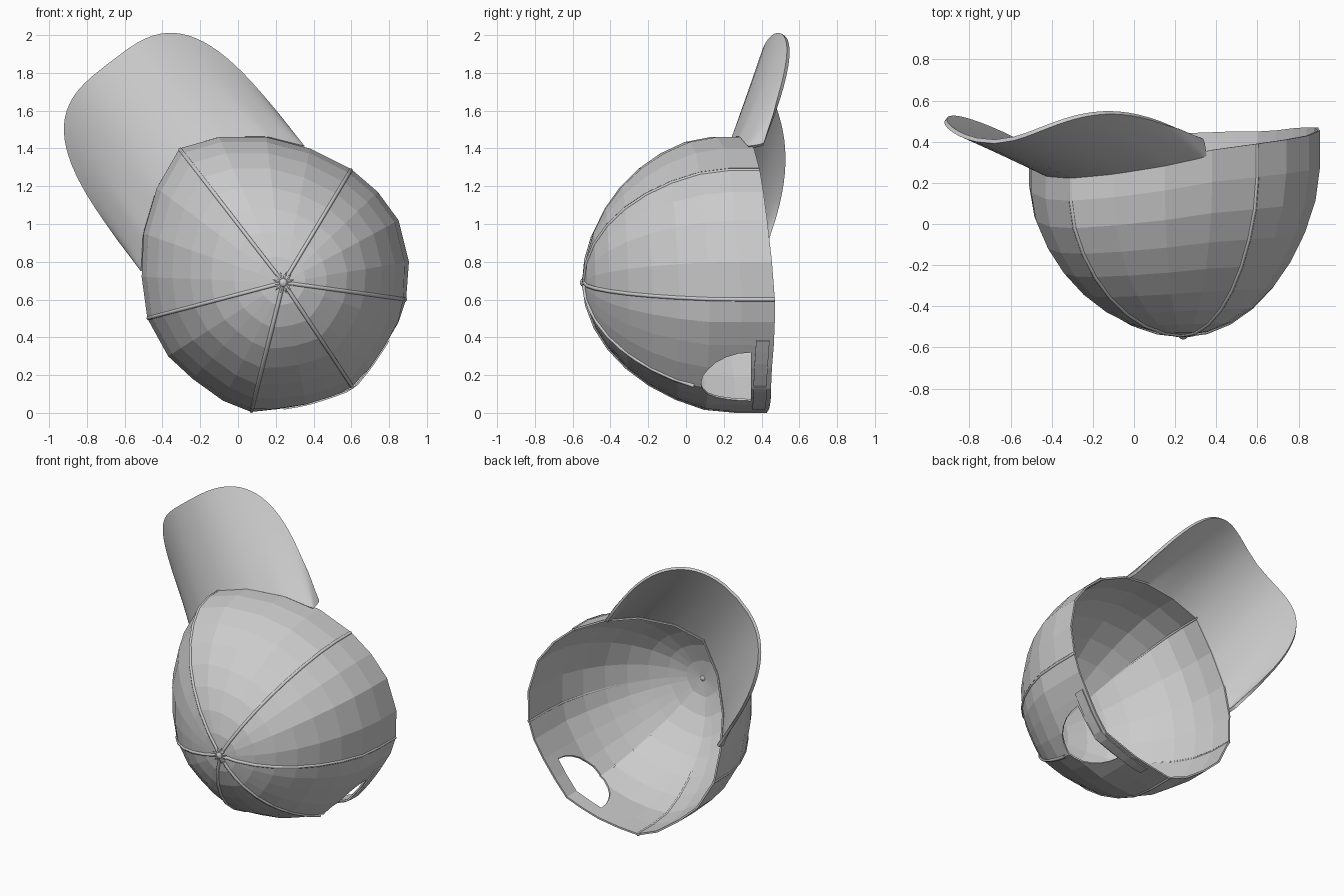
import bpy, bmesh, math
from mathutils import Vector

if "Cube" in bpy.data.objects:
    bpy.data.objects.remove(bpy.data.objects["Cube"])

APEX = Vector((0.24, -0.54, 0.69))
SIDE = Vector((0.79, 0, 0.61))       # across the brim
FWD = Vector((-0.61, 0, 0.79))       # towards the brim tip
ROWS = 9

# Rim of the crown: four points per panel, a seam at every fourth one
RIM = [Vector(p) for p in (
    (-.31, .25, 1.40), (-.10, .27, 1.46), (.15, .31, 1.46), (.38, .36, 1.40),
    (.60, .39, 1.29), (.74, .41, 1.17), (.85, .43, 1.02), (.905, .455, .80),
    (.89, .47, .60), (.85, .47, .48), (.78, .465, .36), (.70, .455, .24),
    (.61, .45, .13), (.49, .45, .085), (.36, .445, .045), (.21, .44, .02),
    (.07, .43, .005), (-.08, .43, .065), (-.24, .42, .18), (-.37, .40, .30),
    (-.48, .37, .50), (-.51, .34, .72), (-.50, .30, .95), (-.43, .26, 1.19))]
N = len(RIM)


def crown_point(col, t, out=1.0):
    """Point on the crown: col runs round the rim, t from apex (0) to rim (1)."""
    i = int(math.floor(col))
    r = RIM[i % N].lerp(RIM[(i + 1) % N], col - i)
    s, c = math.sin(t * math.pi / 2), math.cos(t * math.pi / 2)
    w = max(0, 1 - (abs(col - 12) / 4.5) ** 2)      # back wall stands steeper
    s = min(1, s * (1 + (0.03 + 0.06 * w) * s)) * out
    return Vector((APEX.x + (r.x - APEX.x) * s,
                   APEX.y + (r.y - APEX.y) * (1 - c),
                   APEX.z + (r.z - APEX.z) * s))


def add_object(name, bm):
    me = bpy.data.meshes.new(name)
    bm.to_mesh(me)
    bm.free()
    ob = bpy.data.objects.new(name, me)
    bpy.context.collection.objects.link(ob)
    return ob


def apply_mod(ob, kind, **settings):
    m = ob.modifiers.new(kind.lower(), kind)
    for k, v in settings.items():
        setattr(m, k, v)
    bpy.context.view_layer.objects.active = ob
    bpy.ops.object.modifier_apply(modifier=m.name)


def grid(bm, rows, closed=False):
    vs = [[bm.verts.new(p) for p in row] for row in rows]
    n = len(vs[0])
    for a, b in zip(vs, vs[1:]):
        for j in range(n if closed else n - 1):
            k = (j + 1) % n
            bm.faces.new((a[j], a[k], b[k], b[j]))
    return vs


def face_outward(bm):
    bm.normal_update()
    mid = Vector((0.2, 0.4, 0.72))
    for f in bm.faces:
        if f.normal.dot(f.calc_center_median() - mid) < 0:
            f.normal_flip()


# Crown: faceted six-panel dome
bm = bmesh.new()
vs = grid(bm, [[crown_point(c, r / ROWS) for c in range(N)]
               for r in range(1, ROWS + 1)], True)
top = bm.verts.new(APEX)
for j in range(N):
    bm.faces.new((top, vs[0][j], vs[0][(j + 1) % N]))
face_outward(bm)
crown = add_object("crown", bm)
apply_mod(crown, 'SOLIDIFY', thickness=0.012, offset=-1)

# Half-moon opening at the back
bm = bmesh.new()
loops = []
for d in (0.3, 1.0):
    loop = []
    for i in range(13):
        g = math.pi * i / 12
        p = APEX + SIDE * (-0.03 + 0.21 * math.cos(g)) - FWD * d
        p.y = 0.345 - 0.265 * math.sin(g)
        loop.append(p)
    loops.append(loop)
vs = grid(bm, loops, True)
bm.faces.new(vs[0])
bm.faces.new(vs[1])
bmesh.ops.recalc_face_normals(bm, faces=bm.faces)
cutter = add_object("opening_cutter", bm)
cutter.hide_render = True
apply_mod(crown, 'BOOLEAN', object=cutter, operation='DIFFERENCE', solver='EXACT')
bpy.data.objects.remove(cutter)

# Adjusting strap laid over the band below the opening
bm = bmesh.new()
grid(bm, [[crown_point(9.8 + 5 * i / 10, t, 1.006) for i in range(11)]
          for t in (0.94, 0.985)])
face_outward(bm)
strap = add_object("back_strap", bm)
apply_mod(strap, 'SOLIDIFY', thickness=0.008, offset=0)


# Thin tubes along the panel seams, showing inside and out
def tube(name, pts, radius):
    cu = bpy.data.curves.new(name, 'CURVE')
    cu.dimensions = '3D'
    cu.bevel_depth = radius
    cu.bevel_resolution = 1
    sp = cu.splines.new('POLY')
    sp.points.add(len(pts) - 1)
    for q, p in zip(sp.points, pts):
        q.co = (*p, 1)
    ob = bpy.data.objects.new(name, cu)
    bpy.context.collection.objects.link(ob)


for k in range(6):
    end = 0.73 if k == 3 else 1       # the back seam stops at the opening
    tube(f"seam_{k + 1}",
         [crown_point(4 * k, end * r / ROWS, 0.992) for r in range(ROWS + 1)], 0.011)


# Brim: arched sheet between the crown's front rim and a rounded outer edge
def arch(a, b):
    return 0.235 + 0.27 * (b - 0.87) + 0.9 * a * a + 0.05 * a


bm = bmesh.new()
COLS, STEPS, POWER = 40, 12, 0.6
columns = []
for u in range(COLS + 1):
    t = math.pi * (u / COLS - 0.5)
    a1 = math.copysign(0.535 * abs(math.sin(t)) ** POWER, t)
    b1 = 0.53 + 0.955 * max(math.cos(t), 0) ** POWER
    root = crown_point(24 + 2.85 * a1 / 0.535, 0.985)
    a0, b0 = (root - APEX).dot(SIDE), (root - APEX).dot(FWD)
    a1 -= 0.015
    lift = root.y - arch(a0, b0)
    column = []
    for v in range(STEPS + 1):
        f = v / STEPS
        a, b = a0 + (a1 - a0) * f, b0 + (b1 - b0) * f
        p = APEX + SIDE * a + FWD * b
        p.y = arch(a, b) + lift * (1 - f) ** 2
        column.append(p)
    columns.append(column)
grid(bm, columns)
bmesh.ops.recalc_face_normals(bm, faces=bm.faces)
brim = add_object("brim", bm)
apply_mod(brim, 'SOLIDIFY', thickness=0.02, offset=0)
bpy.ops.object.select_all(action='DESELECT')
brim.select_set(True)
bpy.context.view_layer.objects.active = brim
bpy.ops.object.shade_smooth_by_angle(angle=math.radians(40))

# Top button with a star of gathered cloth around it
bm = bmesh.new()
bmesh.ops.create_uvsphere(bm, u_segments=12, v_segments=8, radius=0.024)
for v in bm.verts:
    v.co = APEX + Vector((v.co.x, v.co.y * 0.9, v.co.z))
add_object("button", bm)

bm = bmesh.new()
tip = bm.verts.new(APEX + Vector((0, -0.014, 0)))
ring = []
for i in range(24):
    g = math.tau * i / 24
    r = 0.06 if i % 2 else 0.036
    ring.append(bm.verts.new(APEX + Vector((r * math.cos(g), -0.004, r * math.sin(g)))))
for i in range(24):
    bm.faces.new((tip, ring[i], ring[(i + 1) % 24]))
face_outward(bm)
add_object("button_star", bm)
